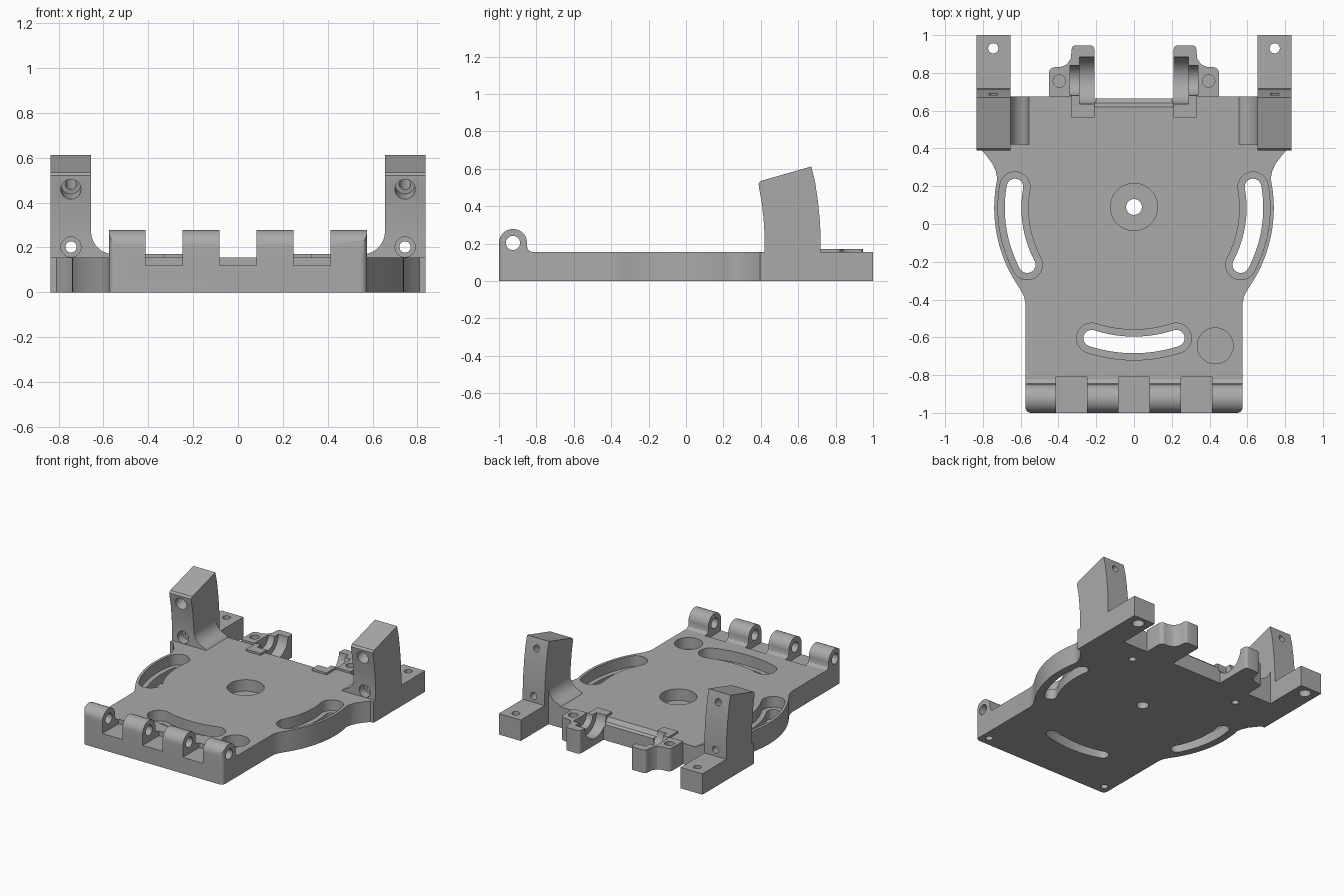
import bpy, bmesh
from math import sin, cos, radians, pi
from mathutils import Matrix, Vector

if "Cube" in bpy.data.objects:
    bpy.data.objects.remove(bpy.data.objects["Cube"])

grey = bpy.data.materials.new("plain grey")
grey.use_nodes = True
COLOUR = (0.4, 0.4, 0.4, 1)
grey.diffuse_color = COLOUR
grey.node_tree.nodes["Principled BSDF"].inputs["Base Color"].default_value = COLOUR

TOP = 0.155          # plate thickness
PIVOT = (0, 0.085)   # centre shared by all curved slots


def prism(name, outline, lo, hi, axis="z"):
    """Extrude a closed 2D outline: (x, y) along z, (y, z) along x, (x, z) along y."""
    place = {"z": lambda a, b, c: (a, b, c), "x": lambda a, b, c: (c, a, b),
             "y": lambda a, b, c: (a, c, b)}[axis]
    bm = bmesh.new()
    face = bm.faces.new([bm.verts.new(place(a, b, lo)) for a, b in outline])
    moved = bmesh.ops.extrude_face_region(bm, geom=[face])["geom"]
    shift = Vector(place(0, 0, hi - lo))
    bmesh.ops.translate(bm, vec=shift, verts=[v for v in moved if isinstance(v, bmesh.types.BMVert)])
    bmesh.ops.recalc_face_normals(bm, faces=bm.faces)
    mesh = bpy.data.meshes.new(name)
    bm.to_mesh(mesh)
    bm.free()
    mesh.materials.append(grey)
    obj = bpy.data.objects.new(name, mesh)
    bpy.context.collection.objects.link(obj)
    return obj


def arc(cx, cy, r, start, end, steps=16):
    angles = [radians(start + (end - start) * i / steps) for i in range(steps + 1)]
    return [(cx + r * cos(a), cy + r * sin(a)) for a in angles]


def disc(cx, cy, r, lo, hi, axis="z"):
    return prism("cutter", arc(cx, cy, r, 0, 360, 40)[:-1], lo, hi, axis)


def box(x0, x1, y0, y1, lo, hi):
    return prism("cutter", [(x0, y0), (x1, y0), (x1, y1), (x0, y1)], lo, hi)


def slot(r, half, start, end, lo, hi):
    """Curved slot around the pivot with round ends."""
    px, py = PIVOT
    ends = [(px + r * cos(radians(a)), py + r * sin(radians(a))) for a in (start, end)]
    outline = (arc(px, py, r + half, start, end, 24)[:-1]
               + arc(*ends[1], half, end, end + 180)[:-1]
               + arc(px, py, r - half, end, start, 24)[:-1]
               + arc(*ends[0], half, start + 180, start + 360)[:-1])
    return prism("cutter", outline, lo, hi)


def combine(obj, other, operation="DIFFERENCE"):
    mod = obj.modifiers.new("boolean", "BOOLEAN")
    mod.object, mod.operation, mod.solver = other, operation, "EXACT"
    bpy.context.view_layer.objects.active = obj
    bpy.ops.object.modifier_apply(modifier=mod.name)
    bpy.data.objects.remove(other)


def flip(points):
    return [(-x, y) for x, y in reversed(points)]


# Plate outline, right half mirrored to the other side
half = (arc(0.545, -0.97, 0.03, -90, 0, 6)
        + [(0.575, -0.42), (0.582, -0.385), (0.6, -0.35)]
        + arc(*PIVOT, 0.74, -32, 12, 24)
        + [(0.732, 0.28), (0.75, 0.32), (0.78, 0.36), (0.81, 0.395), (0.835, 0.395),
           (0.835, 1), (0.655, 1), (0.655, 0.675), (0.25, 0.675), (0.25, 0.665)])
outline = half + flip(half)
plate = prism("base_plate", outline, 0, TOP)

# Bearing tabs at the back, with a raised lip running onto the plate
tab = ([(0.21, 0.66), (0.45, 0.66)] + arc(0.42, 0.8, 0.03, 0, 90, 6)
       + [(0.385, 0.832), (0.355, 0.845), (0.335, 0.875)]
       + arc(0.31, 0.925, 0.02, 0, 90, 5) + arc(0.23, 0.925, 0.02, 90, 180, 5))
for side in (1, -1):
    combine(plate, prism("tab", tab if side > 0 else flip(tab), 0, TOP + 0.015), "UNION")
    ends = sorted((side * 0.21, side * 0.33))
    combine(plate, box(*ends, 0.565, 0.67, TOP - 0.03, TOP + 0.015), "UNION")
    combine(plate, box(*sorted((side * 0.33, side * 0.46)), 0.64, 0.675, TOP, 0.2))
    # Half-round bearing seat in two steps
    combine(plate, disc(0.76, 0.175, 0.125, *sorted((side * 0.2, side * 0.288)), "x"))
    combine(plate, disc(0.76, 0.175, 0.08, *sorted((side * 0.27, side * 0.338)), "x"))
    combine(plate, disc(side * 0.395, 0.757, 0.033, 0.06, 0.3))
    # Screw holes from below and through the feet
    combine(plate, disc(side * 0.46, 0.53, 0.025, -0.1, 0.1))
    combine(plate, disc(side * 0.515, -0.93, 0.025, -0.1, 0.1))
    combine(plate, disc(side * 0.745, 0.93, 0.027, -0.1, 0.3))
    combine(plate, disc(side * 0.745, 0.93, 0.042, -0.1, 0.05))

# Bevelled back edge between the tabs
combine(plate, prism("cutter", [(0.615, 0.16), (0.64, 0.125), (0.67, 0.115), (0.7, 0.16)],
                     -0.21, 0.21, "x"))

# Stepped curved slots, centre hole and round pocket
for r, start, end in ((0.64, -28, 10), (0.64, 170, 208), (0.725, 252, 288)):
    combine(plate, slot(r, 0.08, start, end, 0.075, 0.3))
    combine(plate, slot(r, 0.044, start, end, -0.1, 0.2))
combine(plate, disc(0, 0.09, 0.125, 0.07, 0.3))
combine(plate, disc(0, 0.09, 0.042, -0.1, 0.2))
combine(plate, disc(0.43, -0.645, 0.095, 0.07, 0.3))

# Clearance notches between the hinge knuckles
for x in (-0.33, 0, 0.33):
    combine(plate, box(x - 0.082, x + 0.082, -1.1, -0.81, 0.12, 0.4))

# Hinge knuckles
profile = ([(-1, TOP)] + arc(-0.925, 0.203, 0.075, 180, 0, 24)
           + [(-0.85, 0.185), (-0.845, 0.168), (-0.835, 0.159), (-0.82, TOP)])
knuckles = []
for i, (x0, x1) in enumerate(((-0.575, -0.412), (-0.248, -0.082), (0.082, 0.248), (0.412, 0.575))):
    knuckle = prism(f"hinge_knuckle_{i + 1}", profile, x0, x1, "x")
    combine(knuckle, prism("cutter", outline, -0.1, 0.5), "INTERSECT")
    combine(knuckle, disc(-0.925, 0.203, 0.038, -1, 1, "x"))
    knuckles.append(knuckle)

# Uprights: curved side profile, inner fillet, two counterbored screw holes
side_profile = [(0.42, TOP), (0.42, 0.25), (0.415, 0.33), (0.405, 0.42), (0.39, 0.5),
                (0.388, 0.52), (0.4, 0.535), (0.67, 0.612), (0.69, 0.53), (0.705, 0.43),
                (0.715, 0.33), (0.72, 0.24), (0.72, TOP)]
fillet = [(0.66, TOP), (0.66, 0.28)] + arc(0.555, 0.27, 0.1, 0, -80, 10) + [(0.555, TOP)]
uprights = []
for name, side in (("left", 1), ("right", -1)):
    post = prism(f"{name}_upright", side_profile, *sorted((side * 0.655, side * 0.835)), "x")
    combine(post, prism("fillet", fillet if side > 0 else flip(fillet), 0.42, 0.675, "y"), "UNION")
    x = side * 0.745
    for z, tilt in ((0.202, 0), (0.46, 16)):
        for r, depth in ((0.025, 0.5), (0.045, 0.08)):
            cutter = disc(0, 0, r, -0.2, depth, "y")
            cutter.data.transform(Matrix.Translation((x, 0.4, z)) @ Matrix.Rotation(radians(tilt), 4, "X"))
            combine(post, cutter)
    uprights.append(post)

# Smooth curved walls, keep machined edges sharp
bpy.ops.object.select_all(action="DESELECT")
for obj in [plate] + knuckles + uprights:
    obj.select_set(True)
bpy.context.view_layer.objects.active = plate
bpy.ops.object.shade_smooth_by_angle(angle=radians(30))
